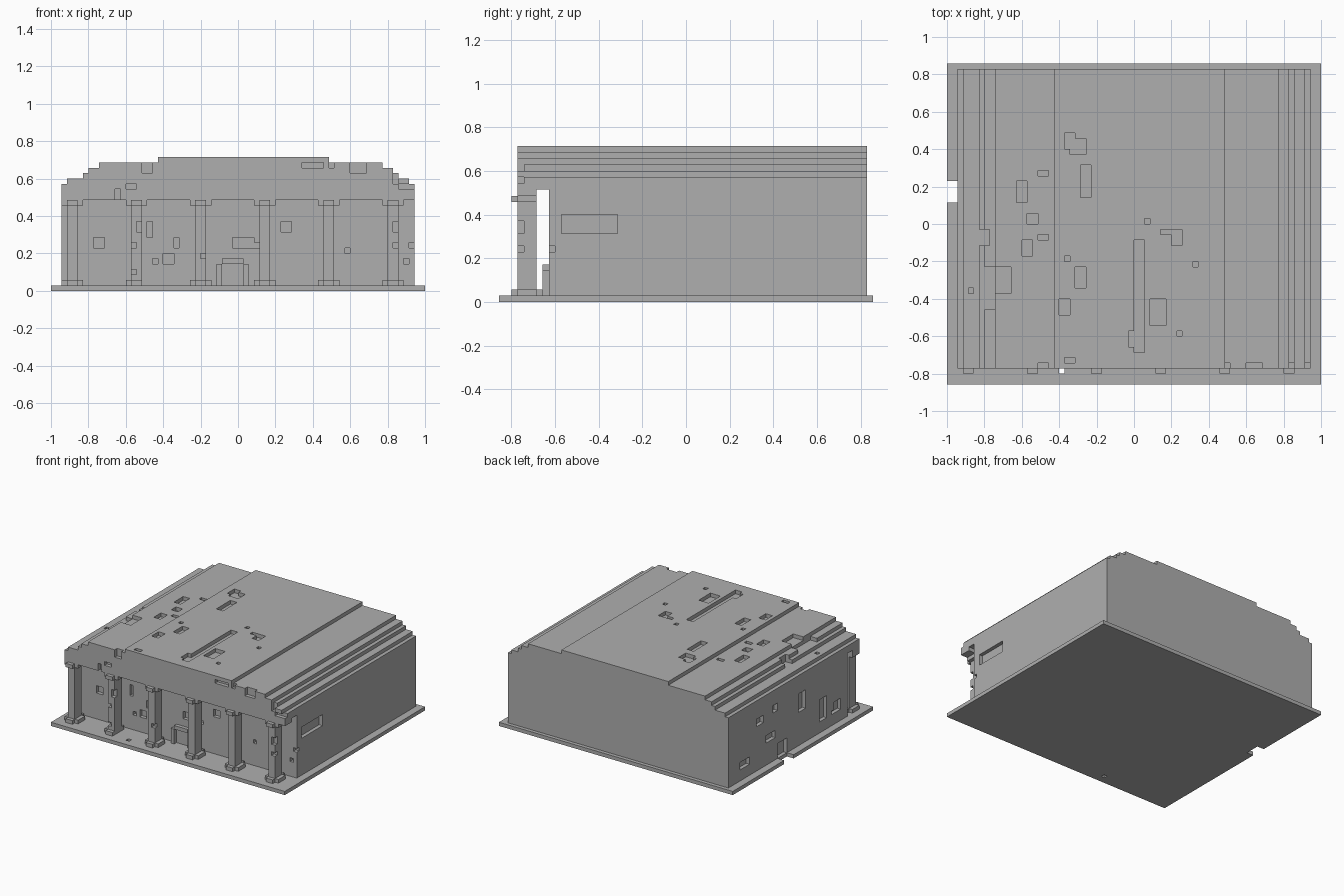
import bpy
import bmesh

U = 1 / 35  # one block of the building grid

cube = bpy.data.objects.get("Cube")
if cube:
    bpy.data.objects.remove(cube, do_unlink=True)

stone = bpy.data.materials.new("grey stone")
stone.use_nodes = True
stone.diffuse_color = (0.43, 0.43, 0.43, 1)
stone.node_tree.nodes["Principled BSDF"].inputs["Base Color"].default_value = (0.43, 0.43, 0.43, 1)


def prism(bm, points, axis, lo, hi):
    """Extrude a flat outline between two heights along an axis (1 = y, 2 = z)."""
    def place(p, h):
        return (p[0] * U, h * U, p[1] * U) if axis == 1 else (p[0] * U, p[1] * U, h * U)
    face = bm.faces.new([bm.verts.new(place(p, lo)) for p in points])
    out = bmesh.ops.extrude_face_region(bm, geom=[face])
    shift = (0, (hi - lo) * U, 0) if axis == 1 else (0, 0, (hi - lo) * U)
    bmesh.ops.translate(bm, vec=shift, verts=[g for g in out["geom"] if isinstance(g, bmesh.types.BMVert)])


def box(bm, x0, x1, y0, y1, z0, z1):
    prism(bm, [(x0, y0), (x1, y0), (x1, y1), (x0, y1)], 2, z0, z1)


def finish(name, bm):
    bmesh.ops.recalc_face_normals(bm, faces=bm.faces)
    mesh = bpy.data.meshes.new(name)
    bm.to_mesh(mesh)
    bm.free()
    mesh.materials.append(stone)
    obj = bpy.data.objects.new(name, mesh)
    bpy.context.scene.collection.objects.link(obj)
    return obj


def carve(obj, boxes):
    """Cut a set of boxes out of an object."""
    bm = bmesh.new()
    for b in boxes:
        box(bm, *b)
    cutter = finish("cutter", bm)
    cutter.hide_render = True
    mod = obj.modifiers.new("carve", "BOOLEAN")
    mod.operation = "DIFFERENCE"
    mod.solver = "EXACT"
    mod.use_self = True
    mod.object = cutter
    bpy.context.view_layer.objects.active = obj
    bpy.ops.object.modifier_apply(modifier=mod.name)
    bpy.data.objects.remove(cutter, do_unlink=True)


# Ground slab with a side notch and a small hole
bm = bmesh.new()
box(bm, -35, 35, -30, 30, 0, 1)
slab = finish("ground_slab", bm)
carve(slab, [(-36, -33, 4, 8, -1, 2), (-14, -13, -28, -27, -1, 2)])

# Hall with stepped roof
steps = [(-33, 20), (-32, 21), (-29, 22), (-28, 23), (-26, 24), (-15, 25),
         (17, 24), (27, 23), (29, 22), (30, 21), (32, 20)]
outline = [(-33, 1)]
height = 1
for x, z in steps:
    if height != 1:
        outline.append((x, height))
    outline.append((x, z))
    height = z
outline += [(33, height), (33, 1)]
bm = bmesh.new()
prism(bm, outline, 1, -27, 29)
hall = finish("hall", bm)

# Open porch under the roof, with a front beam left standing
carve(hall, [(-40, 40, -32, -22, 0, 17)])
carve(hall, [(-40, 40, -24, -22, 16, 18)])

# Pits in the roof: x range, y range
pits = [(-13, -11, 14, 17), (-12, -9, 13, 16), (-10, -8, 5, 11), (-22, -20, 4, 8),
        (-18, -16, 9, 10), (-20, -18, 0, 2), (-18, -16, -3, -2), (-21, -19, -6, -3),
        (-13, -12, -7, -6), (-11, -9, -12, -8), (-14, -12, -17, -14), (-13, -11, -26, -25),
        (0, 2, -24, -3), (-1, 0, -23, -20), (2, 3, 0, 1), (5, 8, -2, -1), (7, 9, -4, -1),
        (11, 12, -8, -7), (3, 6, -19, -14), (8, 9, -21, -20), (-26, -23, -13, -8)]
carve(hall, [p + ((24 if p[0] >= -15 else 23), 27) for p in pits])

# Worn spots on the left roof steps
carve(hall, [(-28, -26, -16, -8, 22, 27), (-29, -27, -4, -1, 21, 27), (-31, -30, -13, -12, 20, 27)])

# Niches in the recessed front wall: x range, z range
niches = [(-27, -25, 8, 10), (-17, -16, 10, 13), (-16, -15, 5, 6), (-14, -12, 5, 7),
          (-12, -11, 8, 10), (-1, 3, 8, 10), (3, 5, 8, 9), (8, 10, 11, 13),
          (20, 21, 7, 8), (32, 34, 8, 9), (31, 32, 5, 6)]
carve(hall, [(a, b, -23, -21, c, d) for a, b, c, d in niches])

# Chips along the front edge of the roof
chips = [(12, 16, 23, 24), (17, 18, 23, 26), (21, 24, 22, 26), (-18, -16, 22, 26),
         (-21, -19, 19, 20), (-23, -22, 17, 19), (30, 34, 19, 20), (29, 30, 20, 23)]
carve(hall, [(a, b, -29, -26, c, d) for a, b, c, d in chips])

# Side windows: y range, z range
windows = [(20, 24, 4, 6), (9, 13, 7, 9), (14, 17, 13, 15), (8, 10, 14, 16), (4, 8, 0, 5),
           (-4, -1, 10, 15), (-13, -10, 4, 10), (-16, -15, 4, 5), (-19, -16, 4, 7)]
carve(hall, [(-35, -32) + w for w in windows] + [(32, 35, -20, -11, 11, 14)])

# Door frame
bm = bmesh.new()
box(bm, -4, -3, -23, -22, 1, 5)
box(bm, 1, 2, -23, -22, 1, 5)
box(bm, -3, 1, -23, -22, 5, 6)
finish("door_frame", bm)

# Porch columns
centres = [-31 + 12 * i for i in range(6)]
bm = bmesh.new()
for c in centres:
    box(bm, c - 1, c + 1, -27, -24, 1, 17)
shafts = finish("column_shafts", bm)
carve(shafts, [(a, a + 1, -28, -26, c, d) for a, c, d in
               [(-20, 8, 9), (-20, 3, 4), (-19, 11, 13), (-7, 6, 7), (29, 8, 9), (29, 11, 13)]])


def collar(bm, c, back, z):
    """Cross-shaped block around a shaft, one side broken on the second column."""
    r = 1 if c == centres[1] and z == 1 else 2
    points = [(c - 1, -28), (c + 1, -28), (c + 1, -27)]
    if r == 2:
        points += [(c + 2, -27), (c + 2, -24)]
    points += [(c + 1, -24)]
    if back > -24:
        points += [(c + 1, back), (c - 1, back)]
    points += [(c - 1, -24), (c - 2, -24), (c - 2, -27), (c - 1, -27)]
    prism(bm, points, 2, z, z + 1)


for name, back, z in [("column_bases", -23, 1), ("column_capitals", -24, 16)]:
    bm = bmesh.new()
    for c in centres:
        collar(bm, c, back, z)
    finish(name, bm)
